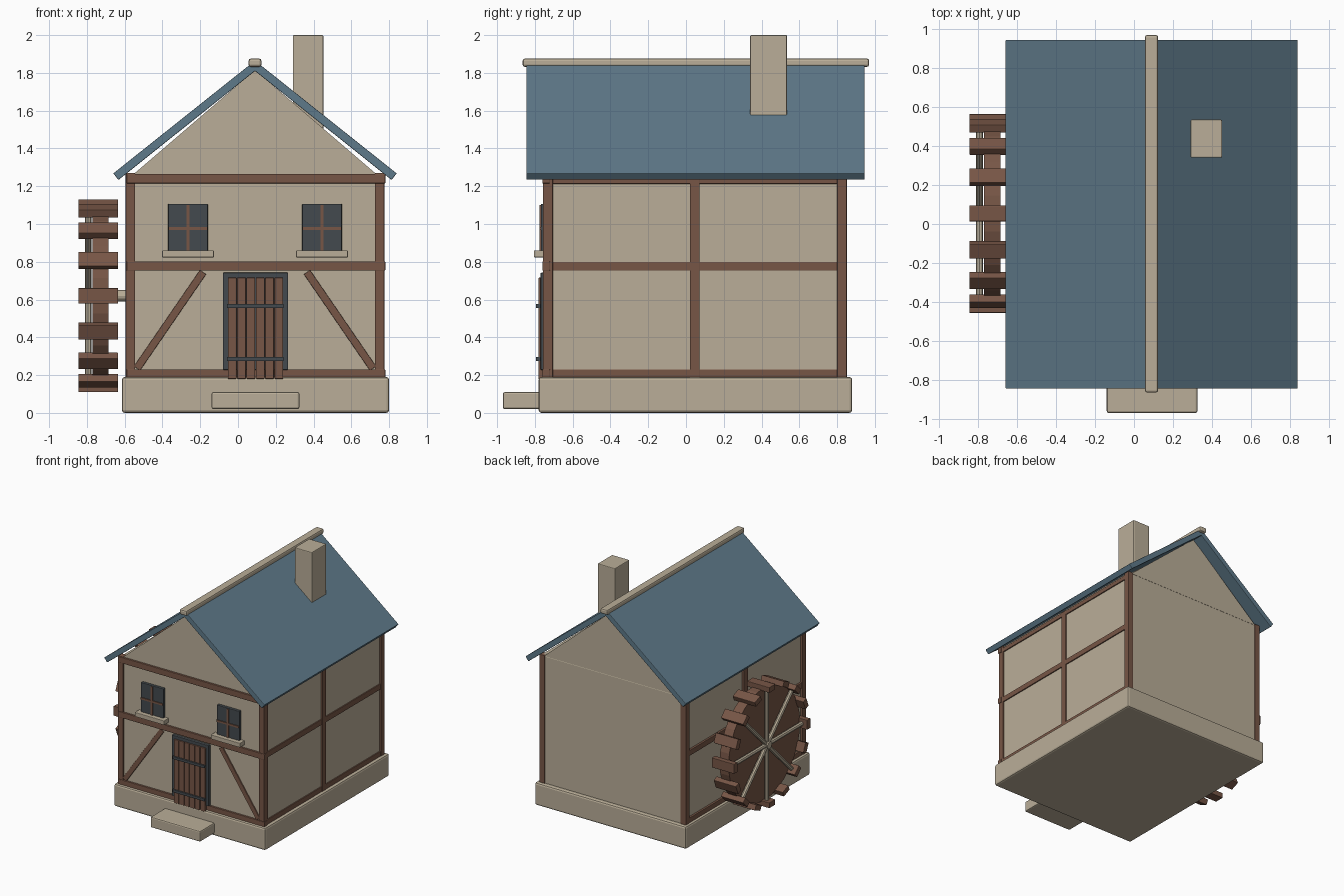
import bpy, bmesh, math
from mathutils import Matrix, Vector

if "Cube" in bpy.data.objects:
    bpy.data.objects.remove(bpy.data.objects["Cube"])


def material(name, srgb):
    m = bpy.data.materials.new(name)
    lin = [((c / 255 + 0.055) / 1.055) ** 2.4 for c in srgb]
    m.diffuse_color = (*lin, 1)
    m.use_nodes = True
    m.node_tree.nodes["Principled BSDF"].inputs["Base Color"].default_value = m.diffuse_color
    return m


STONE = material("plaster_stone", (186, 174, 152))
WOOD = material("brown_timber", (119, 86, 70))
SLATE = material("blue_slate", (95, 122, 138))
IRON = material("dark_iron", (68, 74, 78))
CX = 0.09  # centre line of the house


def finish(name, bm, mat, bevel=0.0):
    bmesh.ops.recalc_face_normals(bm, faces=bm.faces)
    me = bpy.data.meshes.new(name)
    bm.to_mesh(me)
    bm.free()
    me.materials.append(mat)
    ob = bpy.data.objects.new(name, me)
    bpy.context.collection.objects.link(ob)
    if bevel:
        mod = ob.modifiers.new("soft_edges", 'BEVEL')
        mod.width, mod.segments, mod.limit_method = bevel, 2, 'ANGLE'
    return ob


def box(name, x, y, z, mat, bevel=0.004, turn=None):
    """Box from ranges, optionally transformed by a matrix."""
    bm = bmesh.new()
    bmesh.ops.create_cube(bm, size=1)
    for v in bm.verts:
        v.co = Vector([(a + b) / 2 + c * (b - a) for c, (a, b) in zip(v.co, (x, y, z))])
    if turn:
        bm.transform(turn)
    return finish(name, bm, mat, bevel)


def prism(name, profile, y0, y1, mat, bevel=0.0):
    """Extrude an x-z profile along y."""
    bm = bmesh.new()
    face = bm.faces.new([bm.verts.new((px, y0, pz)) for px, pz in profile])
    ext = bmesh.ops.extrude_face_region(bm, geom=[face])
    verts = [g for g in ext["geom"] if isinstance(g, bmesh.types.BMVert)]
    bmesh.ops.translate(bm, verts=verts, vec=(0, y1 - y0, 0))
    return finish(name, bm, mat, bevel)


def rod(name, radius, length, sides, mat, matrix):
    bm = bmesh.new()
    bmesh.ops.create_cone(bm, cap_ends=True, segments=sides, radius1=radius,
                          radius2=radius, depth=length, matrix=matrix)
    return finish(name, bm, mat)


# Masonry: plinth, step, walls, gable, chimney
box("plinth", (-0.615, 0.80), (-0.78, 0.88), (0, 0.19), STONE, 0.015)
box("door_step", (-0.14, 0.325), (-0.97, -0.70), (0.02, 0.11), STONE, 0.01)
box("walls", (-0.575, 0.763), (-0.745, 0.845), (0.15, 1.27), STONE, 0.012)
prism("gable", [(CX - 0.645, 1.262), (CX + 0.645, 1.262), (CX, 1.815)], -0.745, 0.845, STONE)
box("chimney", (0.29, 0.452), (0.34, 0.535), (1.45, 2.0), STONE, 0.006)

# Roof and ridge
prism("roof", [(CX, 1.865), (CX + 0.75, 1.268), (CX + 0.723, 1.233), (CX, 1.81),
               (CX - 0.723, 1.233), (CX - 0.75, 1.268)], -0.845, 0.945, SLATE, 0.004)
box("ridge", (CX - 0.034, CX + 0.034), (-0.865, 0.97), (1.832, 1.876), STONE, 0.012)

# Timber frame: posts and rails
for s, side in ((-1, "left"), (1, "right")):
    xo = sorted((CX + s * 0.685, CX + s * 0.635))
    box(f"front_post_{side}", xo, (-0.757, -0.705), (0.18, 1.27), WOOD)
    box(f"back_post_{side}", xo, (0.80, 0.852), (0.18, 1.27), WOOD)
    box(f"middle_post_{side}", xo, (0.02, 0.072), (0.18, 1.25), WOOD)
    for i, (z0, z1) in enumerate(((0.18, 0.23), (0.753, 0.80), (1.213, 1.25))):
        box(f"side_rail_{side}_{i}", sorted((CX + s * 0.682, CX + s * 0.64)),
            (-0.74, 0.84), (z0, z1), WOOD)
    # Diagonal brace, leaning toward the door at the top
    dx, dz = 0.35, 0.51
    length = math.hypot(dx, dz)
    lean = Matrix.Translation((CX + s * 0.45, -0.745, 0.49)) @ Matrix.Rotation(-s * math.atan2(dx, dz), 4, 'Y')
    box(f"brace_{side}", (-0.02, 0.02), (-0.01, 0.02), (-length / 2, length / 2), WOOD, 0.004, lean)
    # Window with crossbars and sill
    wx = CX + s * 0.355
    box(f"window_pane_{side}", (wx - 0.105, wx + 0.105), (-0.768, -0.73), (0.85, 1.107), IRON)
    box(f"window_bar_upright_{side}", (wx - 0.008, wx + 0.008), (-0.775, -0.76), (0.855, 1.10), WOOD, 0)
    box(f"window_bar_cross_{side}", (wx - 0.103, wx + 0.103), (-0.775, -0.76), (0.967, 0.983), WOOD, 0)
    box(f"window_sill_{side}", (wx - 0.137, wx + 0.137), (-0.805, -0.73), (0.823, 0.86), STONE)
for i, (z0, z1) in enumerate(((0.18, 0.23), (0.753, 0.802), (1.215, 1.265))):
    box(f"front_rail_{i}", (CX - 0.68, CX + 0.69), (-0.761, -0.72), (z0, z1), WOOD)

# Door: dark surround, planks, iron bands
box("door_surround", (-0.08, 0.265), (-0.77, -0.73), (0.228, 0.742), IRON)
for i in range(6):
    x = -0.054 + i * 0.0495
    box(f"door_plank_{i}", (x, x + 0.046), (-0.782, -0.75), (0.18, 0.716), WOOD)
for i, z in enumerate((0.285, 0.565)):
    box(f"door_band_{i}", (-0.058, 0.242), (-0.795, -0.77), (z - 0.011, z + 0.011), IRON, 0.002)

# Water wheel on the left side, axle along x
HUB = Vector((0, 0.054, 0.62))
along_x = Matrix.Rotation(math.pi / 2, 4, 'Y')
rod("wheel_disc", 0.476, 0.085, 32, WOOD, Matrix.Translation(HUB + Vector((-0.7275, 0, 0))) @ along_x)
rod("wheel_axle", 0.03, 0.26, 12, STONE, Matrix.Translation(HUB + Vector((-0.69, 0, 0))) @ along_x)
for i in range(4):
    rod(f"wheel_spokes_{i}", 0.018, 0.93, 8, STONE,
        Matrix.Translation(HUB + Vector((-0.793, 0, 0))) @ Matrix.Rotation(i * math.pi / 4, 4, 'X'))
for i in range(16):
    box(f"wheel_paddle_{i}", (-0.845, -0.635), (-0.041, 0.041), (0.464, 0.51), WOOD, 0.004,
        Matrix.Translation(HUB) @ Matrix.Rotation(i * math.pi / 8, 4, 'X'))
